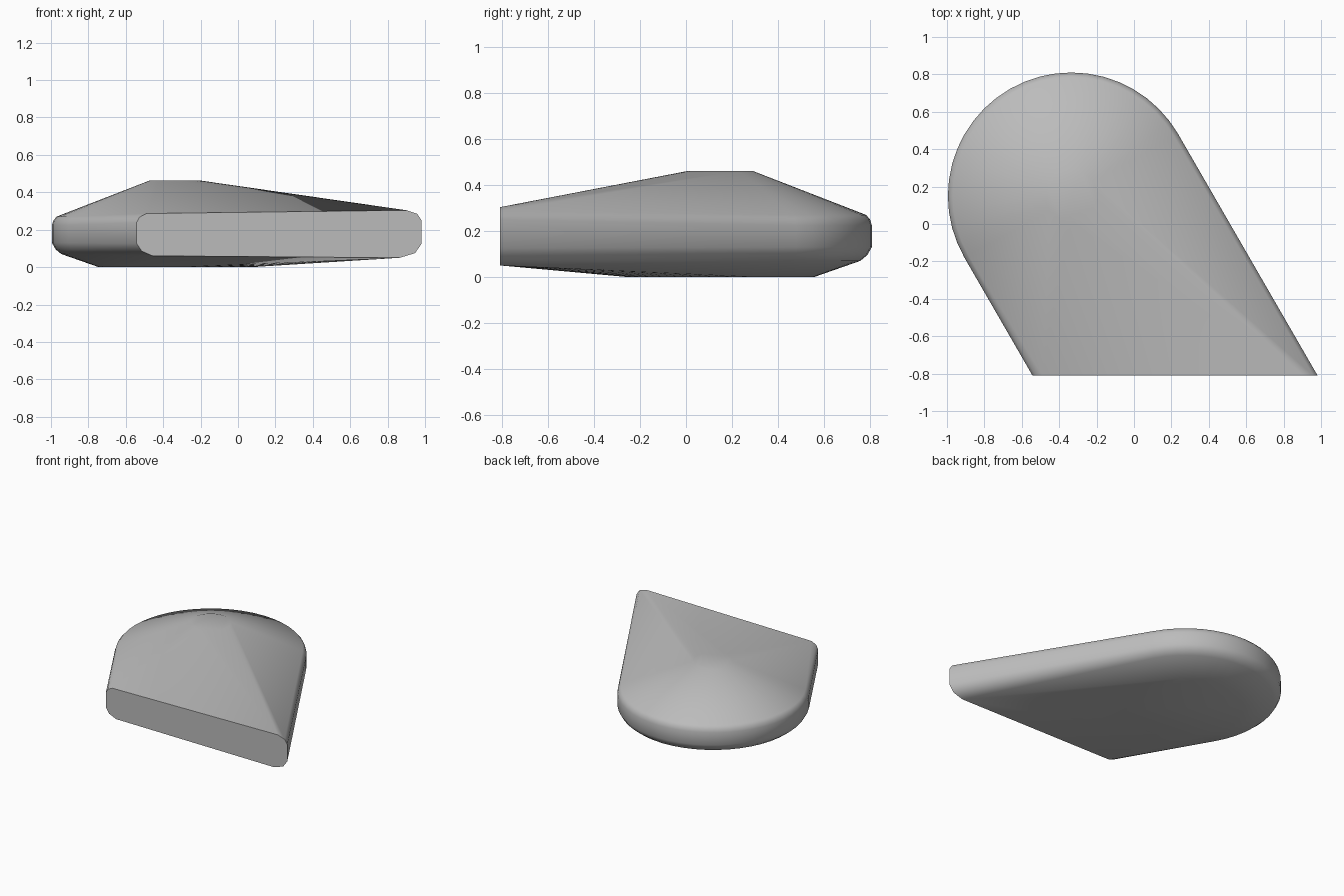
import bpy, bmesh, math
from mathutils import Vector

cube = bpy.data.objects.get("Cube")
if cube:
    bpy.data.objects.remove(cube, do_unlink=True)

grey = bpy.data.materials.new("plain_grey")
grey.use_nodes = True
colour = (0.5, 0.5, 0.5, 1)
grey.diffuse_color = colour
grey.node_tree.nodes["Principled BSDF"].inputs["Base Color"].default_value = colour

CENTRE = Vector((-0.335, 0.15))
RADIUS, FRONT, LENGTH = 0.66, -0.81, 1.49
AXIS = Vector((0.5, -math.sqrt(0.75)))  # the straight sides run this way

# Rim rings: inset and height on the round end, then at the long front corner
RIM = [
    (0.05, 0.07, 0.10, 0.05),
    (0.02, 0.095, 0.03, 0.075),
    (0.0, 0.13, 0.0, 0.125),
    (0.0, 0.225, 0.0, 0.25),
    (0.008, 0.25, 0.02, 0.285),
    (0.025, 0.27, 0.07, 0.304),
]


def polar(radius, angle):
    return CENTRE + radius * Vector((math.cos(angle), math.sin(angle)))


bm = bmesh.new()


def add(point, z):
    bm.verts.new((point.x, point.y, z))


# Rounded rim: half circle plus the two front corners of each ring
for inset, z, corner_inset, corner_z in RIM:
    for i in range(25):
        add(polar(RADIUS - inset, math.radians(30 + 7.5 * i)), z)
    for angle in (30, 210):
        side = polar(RADIUS, math.radians(angle))
        t = (FRONT - side.y) / AXIS.y / LENGTH
        e = inset + (corner_inset - inset) * t
        side = polar(RADIUS - e, math.radians(angle))
        corner = side + AXIS * ((FRONT - side.y) / AXIS.y)
        add(corner, z + (corner_z - z) * t)

# Small flat crown and wide flat base
for radius, z in ((0.14, 0.462), (0.41, 0.0)):
    for i in range(32):
        add(polar(radius, math.tau * i / 32), z)

result = bmesh.ops.convex_hull(bm, input=bm.verts)
loose = [v for v in bm.verts if not v.link_faces]
bmesh.ops.delete(bm, geom=loose, context="VERTS")
bmesh.ops.dissolve_limit(bm, angle_limit=0.005, verts=bm.verts, edges=bm.edges)
bmesh.ops.recalc_face_normals(bm, faces=bm.faces)

mesh = bpy.data.meshes.new("wedge_body")
bm.to_mesh(mesh)
bm.free()
mesh.materials.append(grey)
body = bpy.data.objects.new("wedge_body", mesh)
bpy.context.collection.objects.link(body)
bpy.context.view_layer.objects.active = body
body.select_set(True)
bpy.ops.object.shade_smooth_by_angle(angle=math.radians(40))
